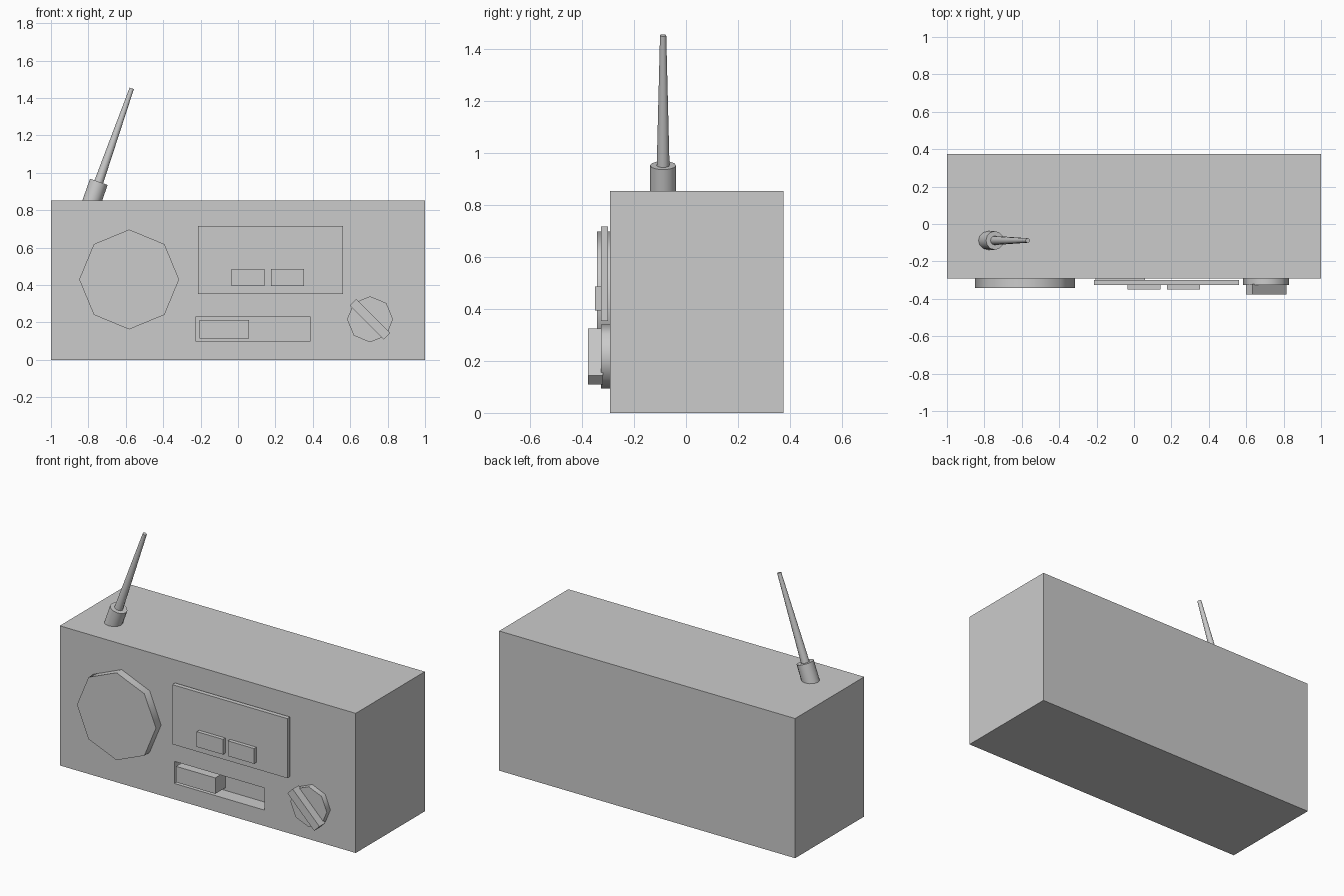
import bpy
from math import radians
from mathutils import Vector

if "Cube" in bpy.data.objects:
    bpy.data.objects.remove(bpy.data.objects["Cube"], do_unlink=True)

grey = bpy.data.materials.new("plain_grey")
grey.use_nodes = True
grey.diffuse_color = (0.6, 0.6, 0.6, 1)
grey.node_tree.nodes["Principled BSDF"].inputs["Base Color"].default_value = (0.6, 0.6, 0.6, 1)


def finish(name):
    obj = bpy.context.object
    obj.name = name
    obj.data.materials.append(grey)
    return obj


def box(name, x, y, z, tilt=0):
    """Box spanning the given (min, max) ranges, turned about the y axis."""
    spans = (x, y, z)
    bpy.ops.mesh.primitive_cube_add(size=1, location=[(a + b) / 2 for a, b in spans])
    obj = finish(name)
    obj.scale = [b - a for a, b in spans]
    bpy.ops.object.transform_apply(location=False, rotation=False, scale=True)
    obj.rotation_euler.y = radians(tilt)
    return obj


def rod(name, start, end, r1, r2, sides):
    """Straight or tapered prism between two points."""
    start, end = Vector(start), Vector(end)
    axis = end - start
    bpy.ops.mesh.primitive_cone_add(vertices=sides, radius1=r1, radius2=r2, depth=axis.length,
                                    location=(start + end) / 2,
                                    rotation=axis.to_track_quat("Z", "Y").to_euler())
    obj = finish(name)
    bpy.ops.object.shade_smooth_by_angle(angle=radians(50))
    return obj


FRONT = -0.292

# Body with the slot cut into its front
body = box("body", (-1, 1), (FRONT, 0.375), (0, 0.853))
cutter = box("slot_cutter", (-0.225, 0.385), (-0.4, -0.205), (0.097, 0.232))
cutter.hide_render = True
cut = body.modifiers.new("slot", "BOOLEAN")
cut.operation = "DIFFERENCE"
cut.solver = "EXACT"
cut.object = cutter
bpy.context.view_layer.objects.active = body
bpy.ops.object.modifier_apply(modifier=cut.name)
bpy.data.objects.remove(cutter, do_unlink=True)

# Slider in the slot
box("slider", (-0.205, 0.06), (-0.305, -0.2), (0.115, 0.212))

# Display panel and its two buttons
box("display_panel", (-0.215, 0.562), (-0.327, -0.3), (0.353, 0.717))
for side, x in (("right", -0.034), ("left", 0.176)):
    box(side + "_button", (x, x + 0.177), (-0.35, -0.32), (0.394, 0.487))

# Eight-sided speaker and tuning dial
rod("speaker", (-0.582, FRONT + 0.01, 0.43), (-0.582, -0.342, 0.43), 0.267, 0.267, 8)
rod("dial", (0.706, FRONT + 0.01, 0.217), (0.706, -0.327, 0.217), 0.123, 0.123, 8)
box("dial_grip", (0.578, 0.834), (-0.377, -0.32), (0.192, 0.242), tilt=45)

# Leaning antenna
socket_top = Vector((-0.744, -0.088, 0.952))
tip = Vector((-0.568, -0.088, 1.452))
lean = (tip - socket_top).normalized()
rod("antenna_socket", socket_top - lean * 0.15, socket_top, 0.05, 0.05, 12)
rod("antenna", socket_top - lean * 0.02, tip, 0.025, 0.012, 12)
